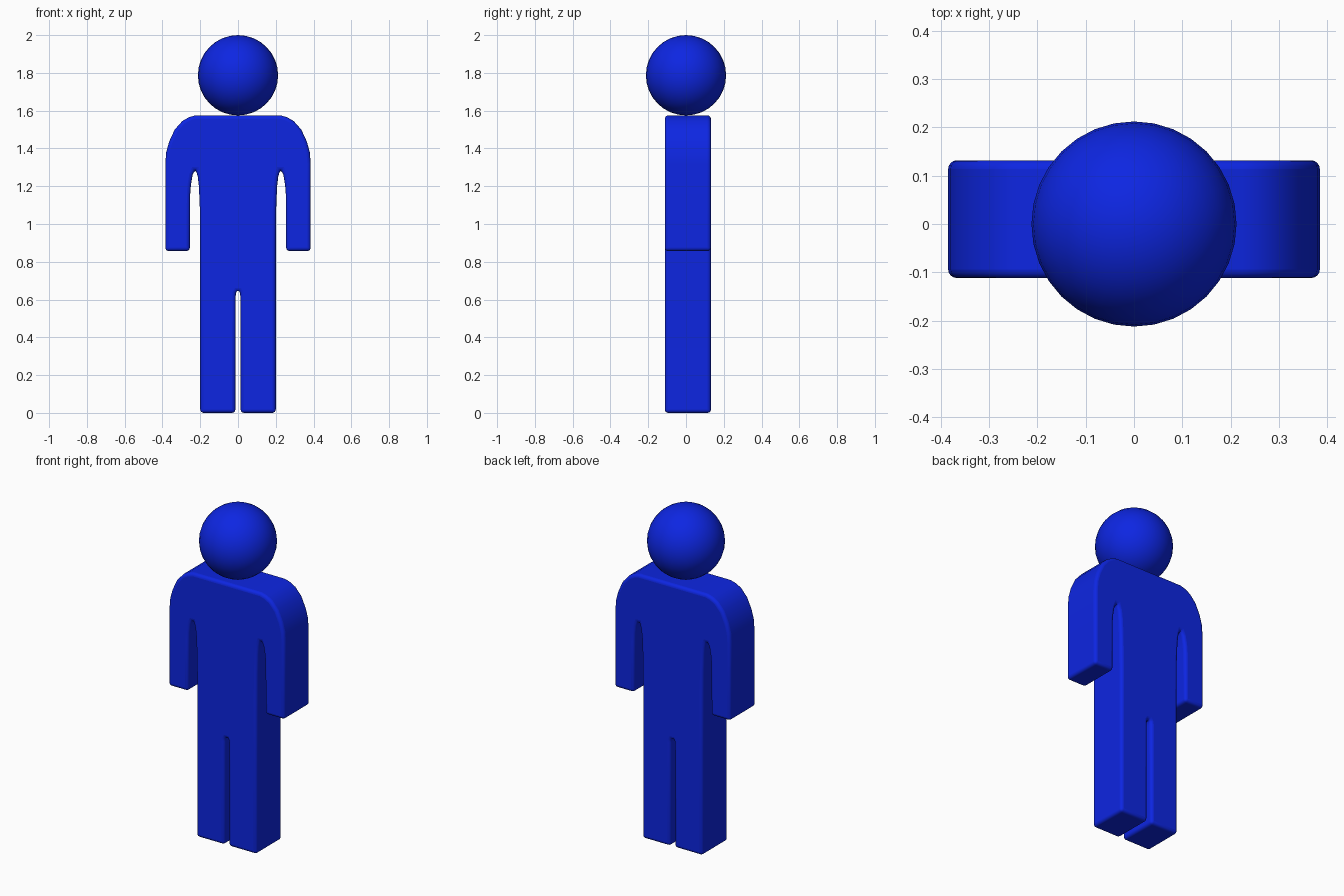
import bpy, bmesh, math

cube = bpy.data.objects.get("Cube")
if cube:
    bpy.data.objects.remove(cube, do_unlink=True)

# Single blue paint
blue = bpy.data.materials.new("blue")
blue.use_nodes = True
colour = (0.004, 0.019, 0.76, 1)
blue.diffuse_color = colour
blue.node_tree.nodes["Principled BSDF"].inputs["Base Color"].default_value = colour


def finish(obj):
    obj.data.materials.append(blue)
    bpy.ops.object.select_all(action="DESELECT")
    obj.select_set(True)
    bpy.context.view_layer.objects.active = obj
    bpy.ops.object.shade_smooth_by_angle(angle=math.radians(40))


# Body outline, one half: shoulder, arm, armpit, leg, crotch
half = [(0.225, 1.575), (0.26, 1.565), (0.295, 1.545), (0.335, 1.5),
        (0.365, 1.435), (0.38, 1.38), (0.385, 1.32),
        (0.385, 0.857), (0.255, 0.857),
        (0.253, 1.16), (0.249, 1.21), (0.24, 1.26), (0.23, 1.285), (0.222, 1.285),
        (0.213, 1.25), (0.207, 1.2), (0.202, 1.08), (0.2, 0.9),
        (0.2, 0), (0.014, 0), (0.012, 0.62), (0.01, 0.636), (0.005, 0.644)]
outline = half + [(-x, z) for x, z in reversed(half)]
front, back = -0.112, 0.132

bm = bmesh.new()
cap = bm.faces.new([bm.verts.new((x, front, z)) for x, z in outline])
ext = bmesh.ops.extrude_face_region(bm, geom=[cap], use_keep_orig=True)
bmesh.ops.translate(bm, vec=(0, back - front, 0),
                    verts=[v for v in ext["geom"] if isinstance(v, bmesh.types.BMVert)])
bmesh.ops.recalc_face_normals(bm, faces=bm.faces)
mesh = bpy.data.meshes.new("body")
bm.to_mesh(mesh)
bm.free()
body = bpy.data.objects.new("body", mesh)
bpy.context.collection.objects.link(body)
finish(body)

# Softened edges
bevel = body.modifiers.new("soft_edges", "BEVEL")
bevel.width = 0.018
bevel.segments = 4
bevel.limit_method = "ANGLE"
bevel.angle_limit = math.radians(60)
bevel.use_clamp_overlap = False
body.modifiers.move(len(body.modifiers) - 1, 0)

# Head
bpy.ops.mesh.primitive_uv_sphere_add(segments=32, ring_count=16, radius=0.2125,
                                     location=(0, 0, 1.7875))
head = bpy.context.object
head.name = "head"
finish(head)
